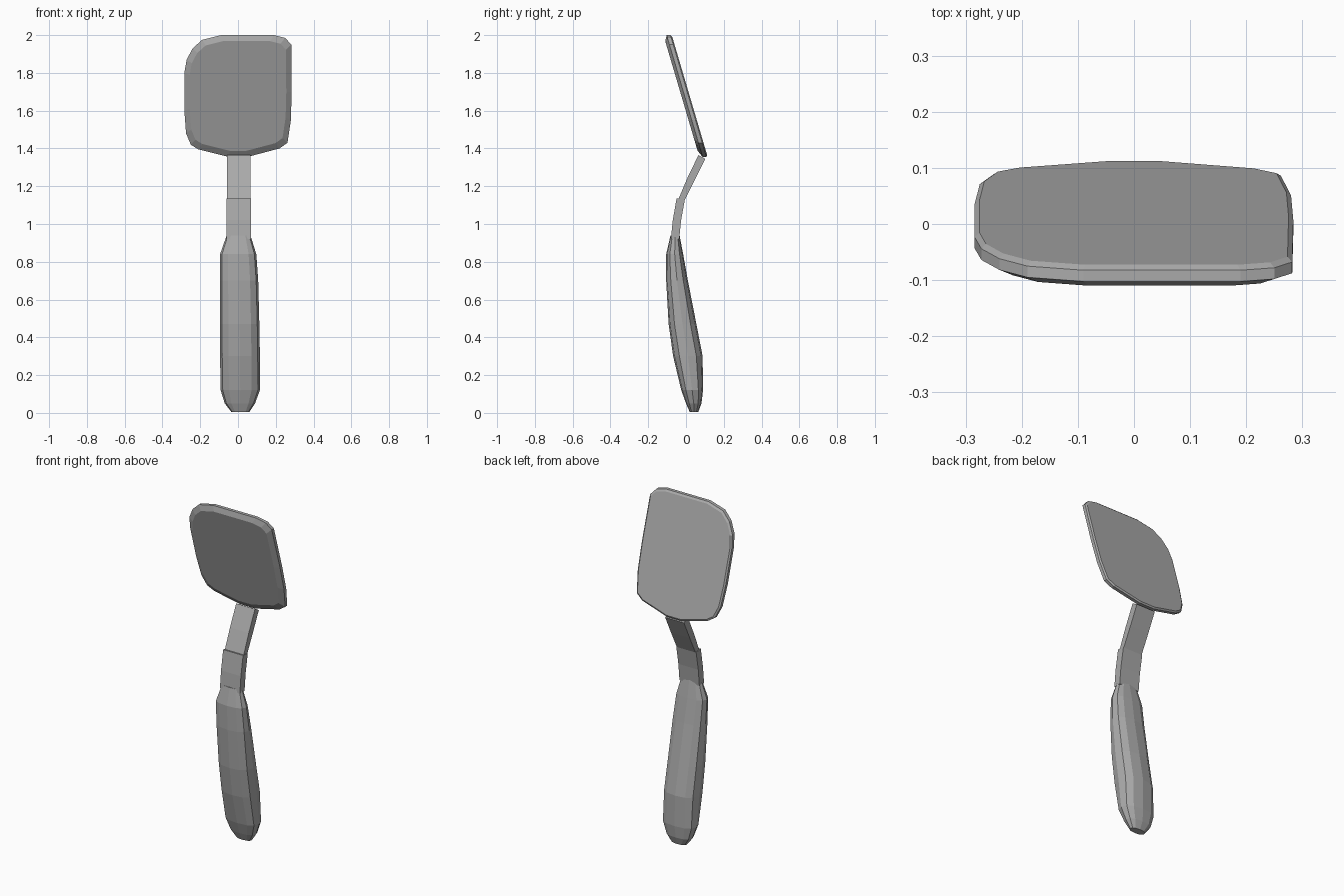
import bpy, bmesh, math

cube = bpy.data.objects.get("Cube")
if cube:
    bpy.data.objects.remove(cube, do_unlink=True)

grey = bpy.data.materials.new("plain grey")
grey.use_nodes = True
colour = (0.4, 0.4, 0.4, 1)
grey.diffuse_color = colour
bsdf = grey.node_tree.nodes["Principled BSDF"]
bsdf.inputs["Base Color"].default_value = colour


def loft(name, rings):
    """Skin a stack of equal-length point rings and cap both ends."""
    bm = bmesh.new()
    loops = [[bm.verts.new(p) for p in ring] for ring in rings]
    for a, b in zip(loops, loops[1:]):
        for i in range(len(a)):
            j = (i + 1) % len(a)
            bm.faces.new((a[i], a[j], b[j], b[i]))
    bm.faces.new(loops[0])
    bm.faces.new(loops[-1])
    bmesh.ops.recalc_face_normals(bm, faces=bm.faces)
    mesh = bpy.data.meshes.new(name)
    bm.to_mesh(mesh)
    bm.free()
    mesh.materials.append(grey)
    obj = bpy.data.objects.new(name, mesh)
    bpy.context.collection.objects.link(obj)
    return obj


# Blade: tilted plate, narrow bevel behind and a wide one in front
outline = [(-.19, 1.975), (-.09, 2), (.19, 2), (.25, 1.985), (.282, 1.95),
           (.284, 1.7), (.28, 1.55), (.262, 1.43), (.22, 1.4), (.05, 1.355),
           (-.05, 1.355), (-.21, 1.395), (-.25, 1.42), (-.275, 1.48),
           (-.284, 1.6), (-.284, 1.8), (-.272, 1.87), (-.24, 1.93)]
mid_z = 1.68


def blade_ring(scale, offset):
    ring = []
    for x, z in outline:
        z = mid_z + (z - mid_z) * scale
        ring.append((x * scale, offset - 0.295 * (z - mid_z), z))
    return ring


loft("blade", [blade_ring(.97, .019), blade_ring(1, .012),
               blade_ring(1, -.008), blade_ring(.9, -.025)])


# Neck: two flat bent strips meeting in a small step
def strip(name, x0, x1, sections):
    loft(name, [[(x0, f, zf), (x1, f, zf), (x1, b, zb), (x0, b, zb)]
                for f, zf, b, zb in sections])


strip("upper_neck", -.058, .065, [(.066, 1.365, .102, 1.345),
                                  (.008, 1.245, .048, 1.235),
                                  (-.043, 1.125, -.008, 1.125)])
strip("lower_neck", -.062, .068, [(-.05, 1.135, -.006, 1.13),
                                  (-.07, 1.02, -.026, 1.02),
                                  (-.08, .92, -.036, .92)])

# Handle: faceted grip; each section is z, left/right x, front/back y
sections = [(.005, -.035, .06, .02, .065), (.05, -.07, .09, 0, .082),
            (.12, -.092, .116, -.025, .09), (.3, -.095, .116, -.068, .088),
            (.47, -.095, .113, -.092, .055), (.7, -.095, .107, -.105, .01),
            (.84, -.095, .097, -.105, -.015), (.94, -.06, .066, -.082, -.034)]
SIDES = 12


def rounded(v):
    return math.copysign(abs(v) ** .8, v)


rings = []
for z, x0, x1, y0, y1 in sections:
    ring = []
    for i in range(SIDES):
        a = math.tau * i / SIDES
        ring.append(((x0 + x1) / 2 + (x1 - x0) / 2 * rounded(math.cos(a)),
                     (y0 + y1) / 2 + (y1 - y0) / 2 * rounded(math.sin(a)), z))
    rings.append(ring)
loft("handle", rings)
